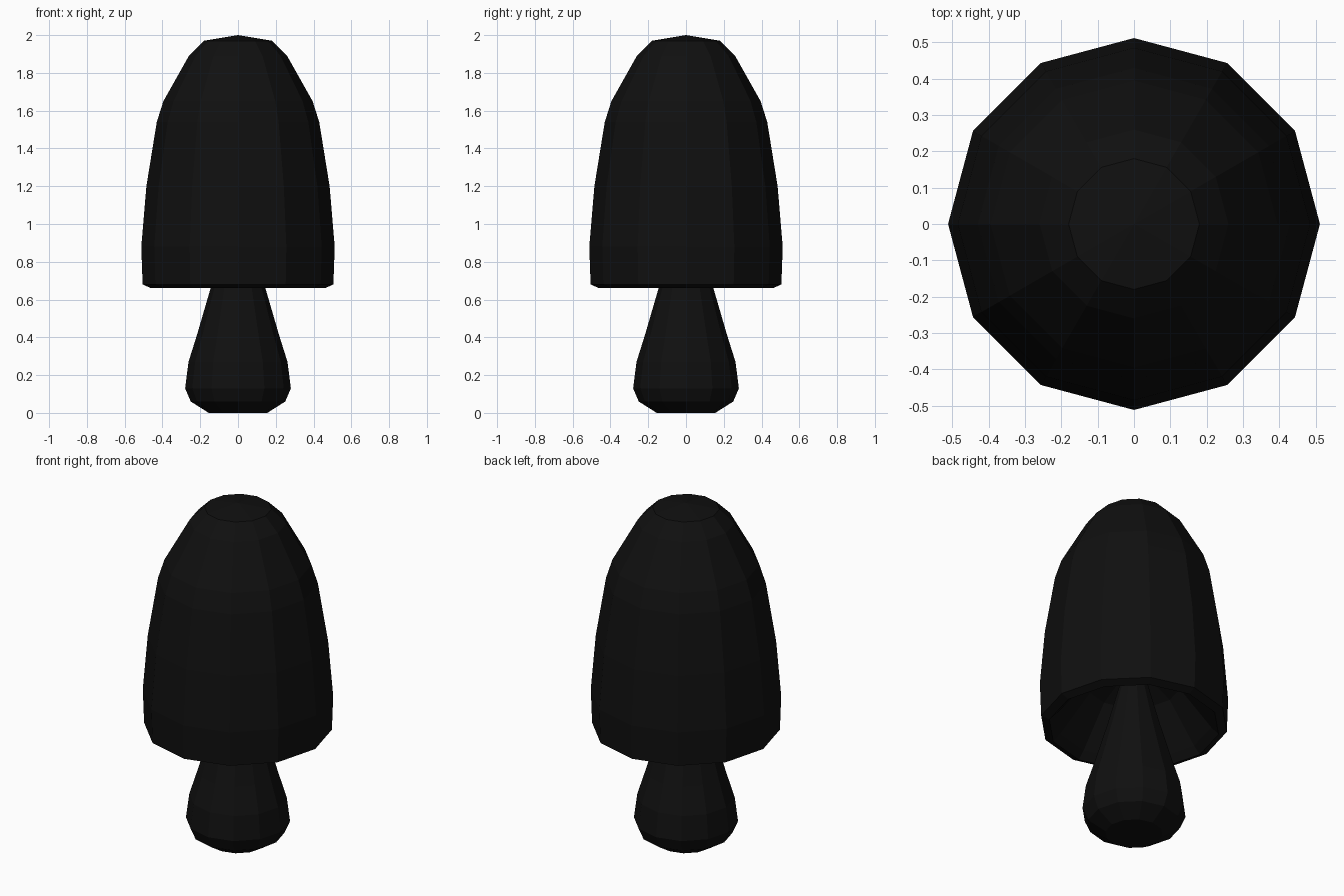
import bpy, bmesh, math

if "Cube" in bpy.data.objects:
    bpy.data.objects.remove(bpy.data.objects["Cube"])

SIDES = 12

mat = bpy.data.materials.new("near_black")
mat.diffuse_color = (0.005, 0.005, 0.005, 1)
mat.use_nodes = True
mat.node_tree.nodes["Principled BSDF"].inputs["Base Color"].default_value = mat.diffuse_color


def lathe(name, profile):
    """Revolve (radius, z) points into a flat-faced, 12-sided solid."""
    bm = bmesh.new()
    rings = []
    for r, z in profile:
        if r == 0:
            rings.append([bm.verts.new((0, 0, z))] * SIDES)
        else:
            rings.append([bm.verts.new((r * math.cos(i * math.tau / SIDES),
                                        r * math.sin(i * math.tau / SIDES), z))
                          for i in range(SIDES)])
    for a, b in zip(rings, rings[1:]):
        for i in range(SIDES):
            j = (i + 1) % SIDES
            corners = list(dict.fromkeys((a[i], a[j], b[j], b[i])))
            bm.faces.new(corners)
    bmesh.ops.recalc_face_normals(bm, faces=bm.faces)
    mesh = bpy.data.meshes.new(name)
    bm.to_mesh(mesh)
    bm.free()
    mesh.materials.append(mat)
    obj = bpy.data.objects.new(name, mesh)
    bpy.context.collection.objects.link(obj)
    return obj


# Stem: bulbous base tapering up into the hollow of the cap
lathe("stem", [(0, 0), (0.155, 0), (0.25, 0.06), (0.28, 0.13), (0.262, 0.27),
               (0.215, 0.42), (0.145, 0.66), (0.065, 0.96), (0.05, 1.08), (0, 1.08)])

# Cap: tall bell with a thin bevelled rim and hollow underside
lathe("cap", [(0, 2.0), (0.18, 1.97), (0.26, 1.89), (0.395, 1.65), (0.43, 1.54),
              (0.485, 1.2), (0.512, 0.88), (0.505, 0.68), (0.46, 0.66),
              (0.42, 0.70), (0.25, 0.92), (0, 1.06)])
